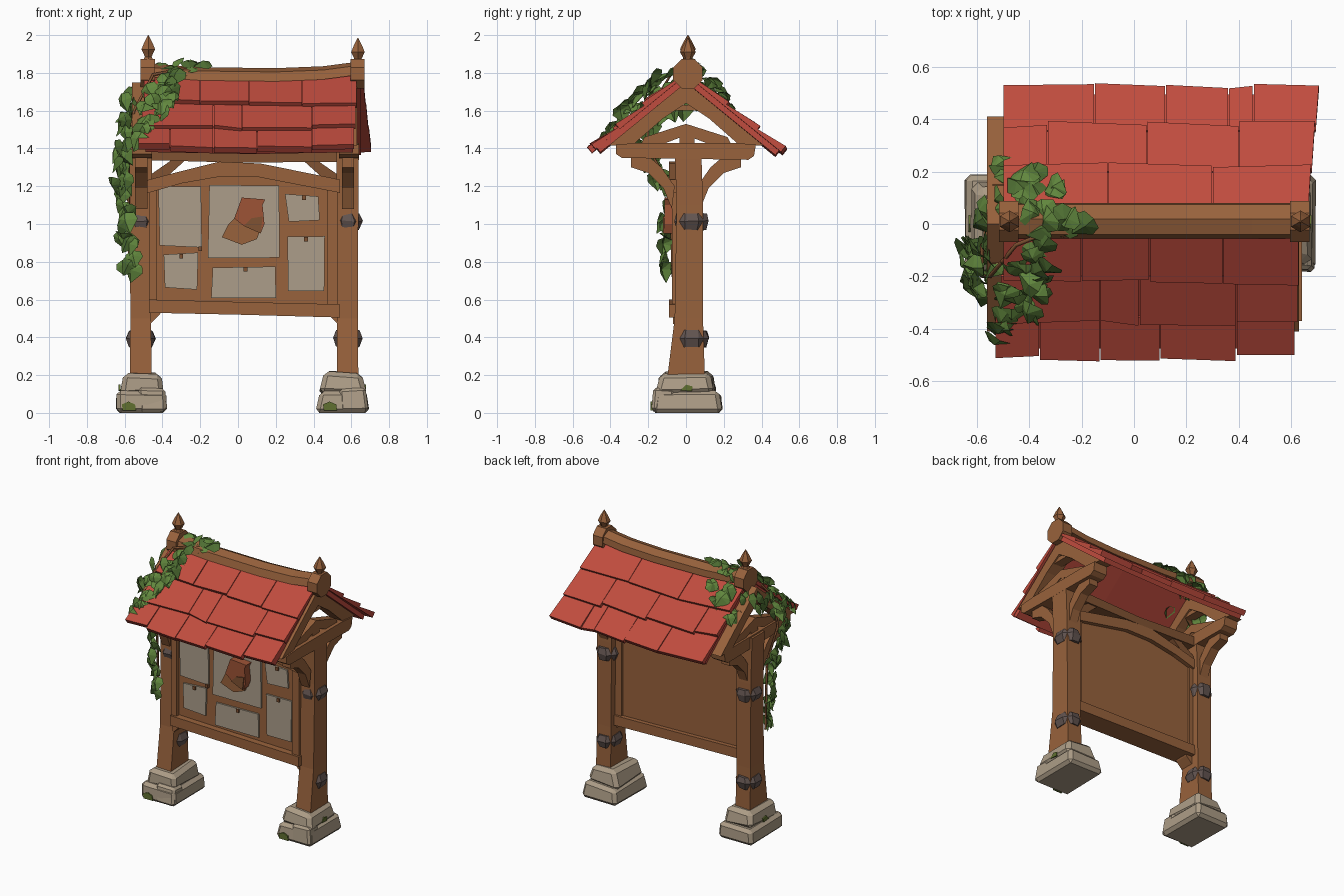
import bpy, bmesh, math, random
from mathutils import Vector, Matrix

if "Cube" in bpy.data.objects:
    bpy.data.objects.remove(bpy.data.objects["Cube"])

random.seed(4)


def srgb(r, g, b):
    return tuple((c / 255 / 12.92) if c < 11 else ((c / 255 + 0.055) / 1.055) ** 2.4 for c in (r, g, b)) + (1,)


def material(name, rgb):
    m = bpy.data.materials.new(name)
    m.diffuse_color = srgb(*rgb)
    m.use_nodes = True
    m.node_tree.nodes["Principled BSDF"].inputs["Base Color"].default_value = m.diffuse_color
    return m


WOOD = material("wood", (152, 98, 60))
DARK_WOOD = material("dark_wood", (128, 82, 50))
RED = material("red_shingle", (192, 76, 62))
STONE = material("stone", (172, 156, 134))
PAPER = material("paper", (172, 158, 138))
METAL = material("dark_metal", (98, 84, 80))
LEAF = material("leaf_green", (98, 136, 62))
DARK_LEAF = material("dark_leaf_green", (78, 110, 50))
MOSS = material("moss", (96, 112, 48))
CLAY = material("carved_red_wood", (158, 84, 54))


def make(name, verts, faces, *mats, rule=None, fix=True):
    me = bpy.data.meshes.new(name)
    me.from_pydata([tuple(v) for v in verts], [], faces)
    if fix:
        bm = bmesh.new()
        bm.from_mesh(me)
        bmesh.ops.recalc_face_normals(bm, faces=bm.faces)
        bm.to_mesh(me)
        bm.free()
    for m in mats:
        me.materials.append(m)
    if rule:
        for p in me.polygons:
            p.material_index = rule(p)
    ob = bpy.data.objects.new(name, me)
    bpy.context.collection.objects.link(ob)
    return ob


def stack(rings):
    """Faces joining equal rings of n points, capped at both ends."""
    n = len(rings[0])
    verts = [v for r in rings for v in r]
    faces = [list(range(n)), list(range(len(verts) - n, len(verts)))]
    for k in range(len(rings) - 1):
        for i in range(n):
            j = (i + 1) % n
            faces.append([k * n + i, k * n + j, (k + 1) * n + j, (k + 1) * n + i])
    return verts, faces


def prism(name, outline, axis, lo, hi, mat):
    """Extrude a (y,z) outline along x, or an (x,z) outline along y."""
    put = (lambda a, b, d: (d, a, b)) if axis == "x" else (lambda a, b, d: (a, d, b))
    return make(name, *stack([[put(a, b, d) for a, b in outline] for d in (lo, hi)]), mat)


def loft(name, levels, n, mat, jitter=0.0):
    """Stack n-sided rings given as (cx, cy, z, half_x, half_y)."""
    f, rings = 1 / math.cos(math.pi / n), []
    for cx, cy, z, hx, hy in levels:
        ring = []
        for i in range(n):
            a = (2 * i + 1) * math.pi / n
            j = [random.uniform(-jitter, jitter) for _ in range(3)]
            ring.append((cx + hx * f * math.cos(a) + j[0], cy + hy * f * math.sin(a) + j[1], max(0, z + j[2] * (z > 0))))
        rings.append(ring)
    return make(name, *stack(rings), mat)


def rect(x0, x1, z0, z1, j=0.0):
    return [(x + random.uniform(-j, j), z + random.uniform(-j, j)) for x, z in ((x0, z0), (x1, z0), (x1, z1), (x0, z1))]


def bevel(ob, width):
    m = ob.modifiers.new("bevel", "BEVEL")
    m.width, m.segments = width, 1


# Posts, stone feet, bands and gable trusses at both ends
for side, px, fx, inner in (("left", -0.515, -0.51, 1), ("right", 0.58, 0.555, -1)):
    loft(side + "_post", [(px, 0.0, 0.18, 0.057, 0.1), (px, 0.015, 0.5, 0.055, 0.075), (px, 0.02, 1.1, 0.057, 0.07),
                          (px, 0.01, 1.42, 0.06, 0.07)], 4, WOOD)
    low = loft(side + "_foot_lower", [(fx, 0.005, 0, 0.14, 0.185), (fx, 0.005, 0.115, 0.128, 0.175)], 4, STONE, 0.008)
    top = loft(side + "_foot_upper", [(fx, 0, 0.1, 0.122, 0.16), (fx, 0, 0.215, 0.095, 0.135)], 4, STONE, 0.012)
    bevel(low, 0.022)
    bevel(top, 0.025)
    edge = loft(side + "_foot_chip", [(fx + 0.06, -0.12, 0.01, 0.075, 0.062), (fx + 0.055, -0.115, 0.13, 0.07, 0.055)], 4, STONE, 0.006)
    bevel(edge, 0.015)
    prism(side + "_moss_front", [(fx - 0.1, 0.012), (fx - 0.03, 0.012), (fx - 0.035, 0.045), (fx - 0.07, 0.06), (fx - 0.105, 0.045)],
          "y", -0.187, -0.178, MOSS)
    prism(side + "_moss_side", [(-0.03, 0.12), (0.03, 0.115), (0.035, 0.14), (0.0, 0.15)], "x",
          fx - inner * 0.122, fx - inner * 0.113, MOSS)
    for z in (0.395, 1.015):
        loft(side + "_band", [(px, 0.03, z - 0.045, 0.06, 0.077), (px, 0.03, z, 0.08, 0.09), (px, 0.03, z + 0.04, 0.06, 0.078)],
             8, METAL, 0.004)

    # Gable truss
    x0, x1 = px - 0.045, px + 0.05
    prism(side + "_tie_beam", [(-0.37, 1.37), (-0.34, 1.35), (0.33, 1.34), (0.36, 1.36), (0.37, 1.42), (0.25, 1.43), (-0.25, 1.43), (-0.37, 1.42)],
          "x", x0, x1 + 0.01, WOOD)
    prism(side + "_king_post", rect(-0.035, 0.045, 1.4, 1.5), "x", x0 + 0.02, x1 - 0.02, WOOD)
    prism(side + "_collar", [(-0.17, 1.6), (-0.15, 1.63), (0.15, 1.63), (0.17, 1.6)], "x", x0 + 0.02, x1 - 0.01, WOOD)
    for s in (1, -1):
        for part, pts, inset in (
                ("rafter", [(0, 1.75), (0.41, 1.415), (0.28, 1.42), (0.12, 1.56), (0, 1.64)], 0.0),
                ("truss_strut", [(0, 1.53), (0, 1.47), (0.13, 1.42), (0.24, 1.42), (0.22, 1.46)], 0.015),
                ("bracket", [(0.06, 1.2), (0.075, 1.08), (0.12, 1.19), (0.2, 1.27), (0.29, 1.3), (0.29, 1.36), (0.2, 1.36), (0.13, 1.3)], 0.015)):
            prism(side + "_" + part, [(s * y, z) for y, z in pts], "x", x0 + inset, x1 - inset, WOOD)

    # Brace from post to long beam, and small brace under the board
    e = px + inner * 0.05
    prism(side + "_upper_brace", [(e, 1.17), (e, 1.26), (e + inner * 0.13, 1.35), (e + inner * 0.2, 1.35)], "y", -0.02, 0.05, DARK_WOOD)
    prism(side + "_lower_brace", [(e, 0.47), (e, 0.54), (e + inner * 0.06, 0.54), (e + inner * 0.05, 0.52)], "y", -0.07, 0.03, WOOD)

    # Ridge boss and finial
    rx = -0.475 if side == "left" else 0.635
    prism(side + "_ridge_boss", [(0.01 + 0.085 * math.cos(math.radians(22.5 + 45 * i)), 1.795 + 0.085 * math.sin(math.radians(22.5 + 45 * i)))
                                 for i in range(8)], "x", rx - 0.04, rx + 0.035, WOOD)
    d = 0 if side == "left" else -0.015
    loft(side + "_finial", [(rx, 0.01, z + d, r, r) for z, r in
                            ((1.86, 0.03), (1.885, 0.018), (1.9, 0.024), (1.925, 0.036), (1.96, 0.022), (2.0, 0.002))], 6, WOOD)

# Notice board: panel, frame and arched top rail
prism("board_panel", [(-0.47, 0.56), (0.54, 0.56), (0.54, 1.2), (0.1, 1.28), (-0.1, 1.28), (-0.47, 1.2)], "y", -0.045, 0.03, WOOD)
prism("bottom_rail", [(-0.47, 0.53), (0.0, 0.52), (0.54, 0.505), (0.54, 0.575), (0.1, 0.585), (-0.47, 0.6)], "y", -0.09, 0.06, WOOD)
prism("arched_top_rail", [(-0.49, 1.16), (-0.3, 1.215), (-0.1, 1.25), (0.1, 1.25), (0.54, 1.165), (0.54, 1.235), (0.12, 1.32), (-0.1, 1.33),
                          (-0.3, 1.28), (-0.49, 1.23)], "y", -0.09, 0.06, WOOD)
for nm, a, b in (("left_stile", -0.47, -0.43), ("right_stile", 0.475, 0.53)):
    prism(nm, rect(a, b, 0.57, 1.2), "y", -0.075, 0.045, WOOD)
prism("long_beam", [(-0.55, 1.34), (0.0, 1.325), (0.62, 1.33), (0.62, 1.4), (0.0, 1.38), (-0.55, 1.41)], "y", -0.045, 0.06, DARK_WOOD)

# Pinned notices
for r in ((-0.42, -0.2, 0.88, 1.19), (-0.15, 0.21, 0.81, 1.2), (0.26, 0.43, 1.01, 1.15),
          (-0.39, -0.21, 0.66, 0.84), (-0.14, 0.21, 0.6, 0.77), (0.26, 0.465, 0.65, 0.93)):
    prism("notice", rect(*r, 0.012), "y", -0.057, -0.04, PAPER)
for x, z in ((-0.2, 0.87), (0.36, 0.92), (0.35, 1.14), (-0.3, 0.83), (0.04, 0.76)):
    prism("pin", rect(x - 0.01, x + 0.01, z - 0.012, z + 0.012), "y", -0.068, -0.05, DARK_WOOD)

# Carved centre ornament
prism("ornament_base", [(-0.085, 0.93), (0.02, 0.89), (0.1, 0.92), (0.13, 1.0), (0.0, 1.05), (-0.05, 1.0)], "y", -0.075, -0.05, WOOD)
prism("ornament_block", [(-0.02, 1.03), (0.03, 0.99), (0.12, 0.95), (0.14, 1.0), (0.13, 1.1), (0.145, 1.13), (0.02, 1.14)], "y", -0.115, -0.05, CLAY)
prism("ornament_notch", [(0.03, 0.99), (0.12, 0.95), (0.13, 1.04), (0.07, 1.03)], "y", -0.122, -0.11, DARK_WOOD)


# Roof: point at x, distance t down the slope, height h off the deck
def roof(s, x, t, h):
    sag = 0.012 * (1 - ((x - 0.08) / 0.6) ** 2)
    return (x, s * (0.05 + 0.775 * t + 0.632 * h), 1.75 - 0.632 * t + 0.775 * h - sag)


def slab(name, s, xa, xb, ta, tb0, tb1, low, up, down, mat, skew=(0, 0)):
    ring = lambda k: [roof(s, xa, ta, up * k + low), roof(s, xb, ta, up * k + low),
                      roof(s, xb + skew[1], tb1, down * k + low), roof(s, xa + skew[0], tb0, down * k + low)]
    return make(name, *stack([ring(0), ring(1)]), mat)


layout = {-1: ([-0.5, -0.2, 0.06, 0.34, 0.63], [-0.51, -0.13, 0.02, 0.39, 0.625], [-0.53, -0.36, -0.13, 0.1, 0.39, 0.615]),
          1: ([-0.5, -0.1, 0.3, 0.665], [-0.5, -0.33, 0.05, 0.4, 0.68], [-0.5, -0.15, 0.12, 0.36, 0.455, 0.695])}
for s, rows in layout.items():
    nm = "front" if s < 0 else "back"
    end = 0.565 if s < 0 else 0.59
    for a, b in ((-0.49, 0.08), (0.08, 0.61 if s < 0 else 0.65)):
        slab(nm + "_roof_deck", s, a, b, -0.06, end - 0.02, end - 0.02, -0.03, 0.035, 0.035, RED)
    cuts = (-0.03, 0.195, 0.395, end)
    for r, xs in enumerate(rows):
        for i, (a, b) in enumerate(zip(xs, xs[1:])):
            last = s > 0 and i == len(xs) - 2
            t0, t1 = (cuts[r + 1] + random.uniform(-0.015, 0.018) for _ in range(2))
            slab(nm + "_shingle", s, a + 0.002, b - 0.002, cuts[r] - 0.01, t0, t1, 0.0, 0.012,
                 random.uniform(0.03, 0.042), RED, (0.0, 0.012 if last else 0))

# Sagging ridge beam
make("ridge_beam", *stack([[(x, -0.055, z - 0.07), (x, 0.08, z - 0.07), (x, 0.075, z - 0.025), (x, 0.02, z), (x, -0.04, z - 0.02)]
                           for x, z in ((-0.49, 1.85), (-0.2, 1.83), (0.2, 1.825), (0.45, 1.835), (0.64, 1.86))]), WOOD)

# Ivy: folded leaves scattered along paths (start, end, facing, spread, count)
paths = (((-0.2, 0.02, 1.83), (-0.45, 0.02, 1.84), (0, -0.2, 1), 0.04, 16),
         ((-0.36, -0.08, 1.78), (-0.47, -0.36, 1.54), (-0.2, -0.6, 0.8), 0.07, 26),
         ((-0.47, -0.36, 1.54), (-0.54, -0.44, 1.45), (-0.4, -0.6, 0.6), 0.03, 8),
         ((-0.32, 0.1, 1.77), (-0.51, 0.21, 1.64), (-0.3, 0.6, 0.8), 0.055, 17),
         ((-0.54, 0.08, 1.72), (-0.6, -0.25, 1.52), (-1, -0.2, 0.4), 0.05, 18),
         ((-0.6, -0.25, 1.52), (-0.62, -0.13, 1.22), (-1, -0.5, 0.2), 0.05, 16),
         ((-0.62, -0.12, 1.22), (-0.58, -0.1, 0.72), (-0.7, -0.7, 0.2), 0.035, 16))
verts, faces = [], []
shape = [(0, 0, 0), (0.42, 0.1, -0.12), (0.5, 0.42, -0.2), (0, 1, -0.15), (-0.5, 0.42, -0.2), (-0.42, 0.1, -0.12), (0, 0.4, 0.1)]
for a, b, facing, spread, count in paths:
    for k in range(count):
        p = Vector(a).lerp(Vector(b), (k + 0.5) / count) + Vector([random.uniform(-spread, spread) for _ in range(3)])
        n = (Vector(facing) + Vector([random.uniform(-0.55, 0.55) for _ in range(3)])).normalized()
        down = Vector((random.uniform(-0.6, 0.6), random.uniform(-0.6, 0.6), -1))
        t = (down - n * down.dot(n)).normalized()
        m = Matrix((t.cross(n), t, n)).transposed()
        size, o = random.uniform(0.085, 0.12), len(verts)
        verts += [p + m @ (Vector(v) * size) - t * size * 0.4 for v in shape]
        faces += [[o + i, o + (i + 1) % 6, o + 6] for i in range(6)]
make("ivy_leaves", verts, faces, LEAF, DARK_LEAF, rule=lambda p: int((p.index // 6) % 3 == 0), fix=False)

# Ivy stem
cu = bpy.data.curves.new("ivy_stem", "CURVE")
cu.dimensions, cu.bevel_depth, cu.bevel_resolution = "3D", 0.008, 0
sp = cu.splines.new("POLY")
stem = [(-0.25, 0.0, 1.83), (-0.45, -0.08, 1.79), (-0.55, -0.2, 1.6), (-0.58, -0.2, 1.4), (-0.58, -0.08, 1.2), (-0.575, -0.07, 0.72)]
sp.points.add(len(stem) - 1)
for pt, co in zip(sp.points, stem):
    pt.co = (*co, 1)
cu.materials.append(DARK_WOOD)
bpy.context.collection.objects.link(bpy.data.objects.new("ivy_stem", cu))
